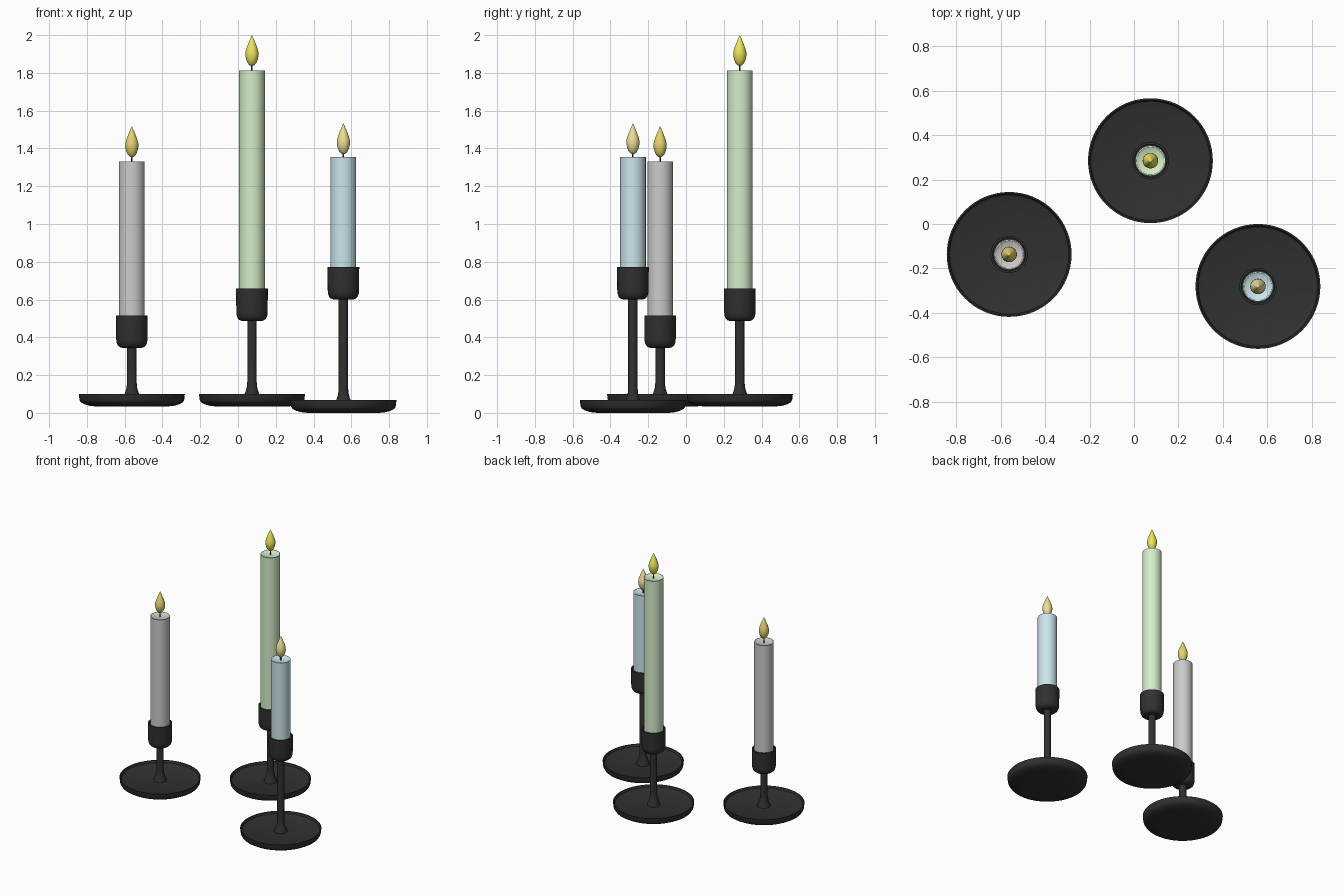
import bpy, bmesh, math

if "Cube" in bpy.data.objects:
    bpy.data.objects.remove(bpy.data.objects["Cube"])


def material(name, rgb):
    m = bpy.data.materials.new(name)
    m.diffuse_color = (*rgb, 1)
    m.use_nodes = True
    m.node_tree.nodes["Principled BSDF"].inputs["Base Color"].default_value = m.diffuse_color
    return m


def lathe(name, profile, loc, mat, segs=48):
    """Revolve an (r, z) profile around z; profile runs bottom to top along the outside."""
    bm = bmesh.new()
    vs = [bm.verts.new((r, 0, z)) for r, z in profile]
    es = [bm.edges.new(p) for p in zip(vs, vs[1:])]
    bmesh.ops.spin(bm, geom=vs + es, cent=(0, 0, 0), axis=(0, 0, 1),
                   angle=math.tau, steps=segs, use_merge=True)
    bmesh.ops.remove_doubles(bm, verts=bm.verts, dist=1e-5)
    bmesh.ops.recalc_face_normals(bm, faces=bm.faces)
    me = bpy.data.meshes.new(name)
    bm.to_mesh(me)
    bm.free()
    ob = bpy.data.objects.new(name, me)
    bpy.context.collection.objects.link(ob)
    ob.location = loc
    me.materials.append(mat)
    bpy.ops.object.select_all(action='DESELECT')
    ob.select_set(True)
    bpy.context.view_layer.objects.active = ob
    bpy.ops.object.shade_smooth_by_angle(angle=math.radians(35))
    return ob


iron = material("black_iron", (0.03, 0.03, 0.03))
wick_mat = material("wick", (0.06, 0.05, 0.04))


def candlestick(tag, x, y, base, cup, top, tip, wax_rgb, flame_rgb):
    # dished foot plate with a rounded underside
    lathe(tag + "_base", [
        (0, 0), (0.19, 0), (0.225, 0.004), (0.252, 0.012), (0.27, 0.022),
        (0.277, 0.034), (0.281, 0.067), (0.274, 0.067), (0.268, 0.052),
        (0.25, 0.045), (0, 0.043)], (x, y, base), iron, 64)
    # stem, flared where it meets the plate
    h = cup - base
    lathe(tag + "_stem", [
        (0, 0.042), (0.046, 0.042), (0.042, 0.058), (0.034, 0.078),
        (0.028, 0.1), (0.025, 0.13), (0.025, h + 0.01), (0, h + 0.01)],
        (x, y, base), iron, 32)
    # socket, open at the top
    lathe(tag + "_cup", [
        (0, 0), (0.05, 0), (0.064, 0.004), (0.075, 0.014), (0.081, 0.03),
        (0.083, 0.05), (0.084, 0.172), (0.074, 0.172), (0.072, 0.03),
        (0, 0.03)], (x, y, cup), iron)
    # wax taper with a shallow melted top
    h = top - cup
    lathe(tag + "_candle", [
        (0, 0.03), (0.068, 0.03), (0.068, h), (0.062, h), (0.054, h - 0.006),
        (0, h - 0.009)], (x, y, cup), material(tag + "_wax", wax_rgb))
    # wick
    lathe(tag + "_wick", [(0, -0.01), (0.004, -0.01), (0.004, 0.04), (0, 0.04)],
          (x, y, top), wick_mat, 12)
    # teardrop flame
    lathe(tag + "_flame", [
        (0, 0), (0.012, 0.003), (0.022, 0.014), (0.03, 0.032), (0.035, 0.055),
        (0.034, 0.074), (0.028, 0.096), (0.018, 0.122), (0.008, 0.146),
        (0, 0.163)], (x, y, tip - 0.163), material(tag + "_flame", flame_rgb), 24)


candlestick("left", -0.562, -0.137, 0.034, 0.344, 1.331, 1.517,
            (0.72, 0.71, 0.72), (0.80, 0.65, 0.16))
candlestick("middle", 0.074, 0.285, 0.034, 0.486, 1.813, 2.0,
            (0.66, 0.86, 0.58), (0.85, 0.78, 0.10))
candlestick("right", 0.558, -0.281, 0.0, 0.600, 1.356, 1.533,
            (0.60, 0.79, 0.84), (0.85, 0.74, 0.30))
